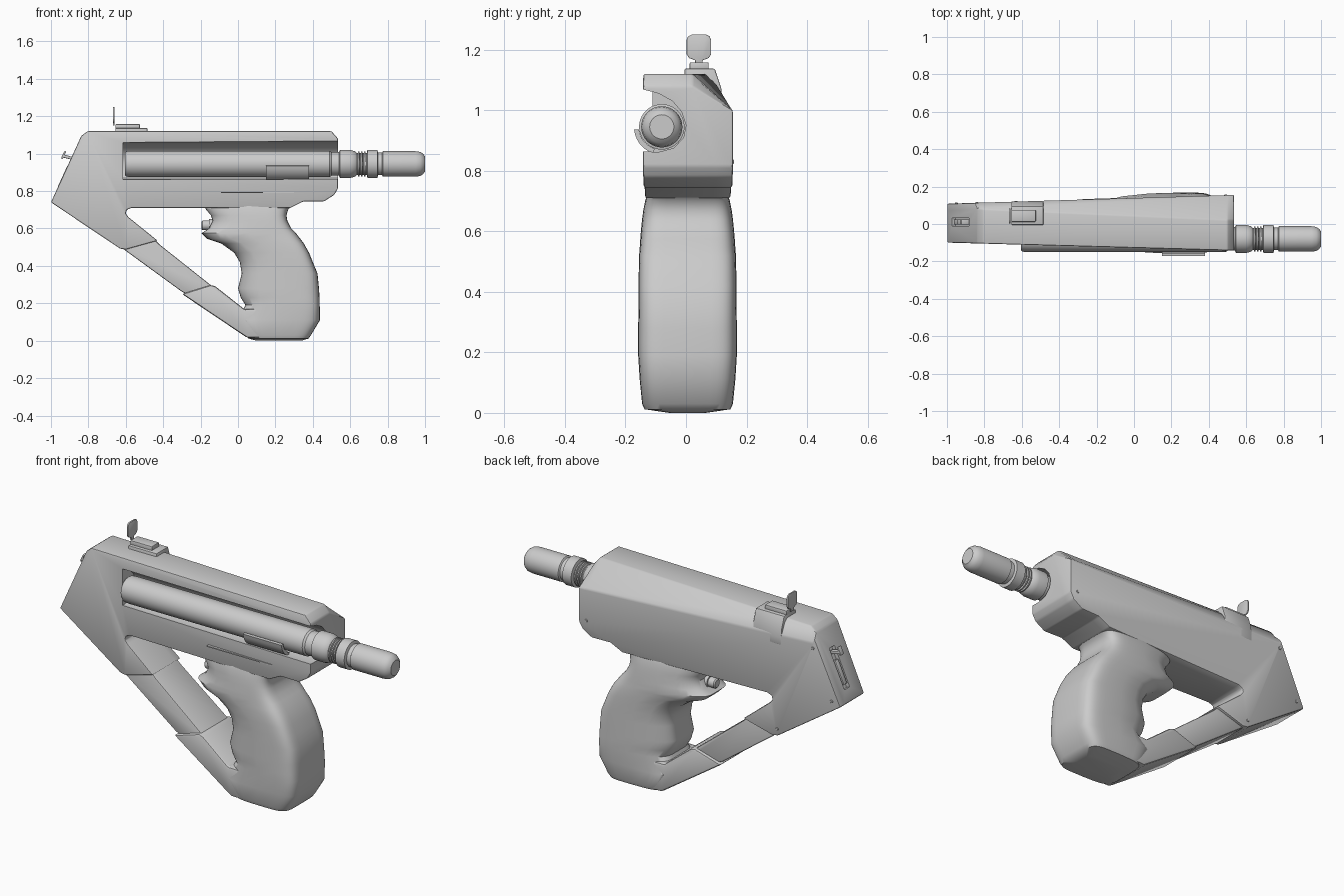
import bpy, bmesh
from math import sin, cos, pi, radians, copysign
from mathutils import Vector, Matrix


def loft(name, rings, bevel=0, angle=30):
    """Skin a list of closed rings, cap both ends, shade smooth by angle."""
    bm = bmesh.new()
    vs = [[bm.verts.new(p) for p in ring] for ring in rings]
    n = len(rings[0])
    for a, b in zip(vs, vs[1:]):
        for i in range(n):
            j = (i + 1) % n
            bm.faces.new((a[i], a[j], b[j], b[i]))
    bm.faces.new(vs[0])
    bm.faces.new(vs[-1])
    bmesh.ops.recalc_face_normals(bm, faces=bm.faces)
    me = bpy.data.meshes.new(name)
    bm.to_mesh(me)
    bm.free()
    ob = bpy.data.objects.new(name, me)
    bpy.context.collection.objects.link(ob)
    activate(ob)
    if bevel:
        m = ob.modifiers.new("bevel", 'BEVEL')
        m.width, m.segments, m.limit_method = bevel, 2, 'ANGLE'
        m.angle_limit = radians(25)
        bpy.ops.object.modifier_apply(modifier=m.name)
    bpy.ops.object.shade_smooth_by_angle(angle=radians(angle))
    return ob


def activate(ob):
    bpy.ops.object.select_all(action='DESELECT')
    ob.select_set(True)
    bpy.context.view_layer.objects.active = ob


def taper(x):
    return 0.7 + 0.3 * (x + 1) / 1.53


def side_prism(name, outline, y0, y1, bevel=0.008):
    """Side outline (x, z) extruded across y, narrowing to the rear."""
    return loft(name, [[(x, y * taper(x), z) for x, z in outline] for y in (y0, y1)], bevel)


def x_prism(name, section, x0, x1, bevel=0):
    return loft(name, [[(x, y, z) for y, z in section] for x in (x0, x1)], bevel)


def box(name, x0, x1, y0, y1, z0, z1, bevel=0.004):
    return x_prism(name, [(y0, z0), (y1, z0), (y1, z1), (y0, z1)], x0, x1, bevel)


def lathe(name, rows, origin, axis=(1, 0, 0), n=40):
    """Turned part: rows of (distance along axis, radius)."""
    q = Vector((0, 0, 1)).rotation_difference(Vector(axis))
    o = Vector(origin)
    return loft(name, [[o + q @ Vector((r * cos(2 * pi * i / n), r * sin(2 * pi * i / n), d))
                        for i in range(n)] for d, r in rows])


def cut(ob, cutter):
    activate(ob)
    m = ob.modifiers.new("cut", 'BOOLEAN')
    m.object, m.operation, m.solver = cutter, 'DIFFERENCE', 'EXACT'
    bpy.ops.object.modifier_apply(modifier=m.name)
    bpy.data.objects.remove(cutter)
    bpy.ops.object.shade_smooth_by_angle(angle=radians(30))


# Receiver: side outline in three layers, back layer lowered to form the long chamfer
outline = [(-1, 0.74), (-0.838, 1.095), (-0.805, 1.12), (0.5, 1.12), (0.535, 1.08),
           (0.535, 0.815), (0.515, 0.78), (0.46, 0.745), (0.35, 0.745), (0.28, 0.71),
           (-0.57, 0.71), (-0.595, 0.7), (-0.6, 0.68), (-0.585, 0.66), (-0.43, 0.535),
           (-0.6, 0.488), (-0.63, 0.492)]


def layer(k):
    ring = []
    for x, z in outline:
        t = (0.53 - x) / 1.37
        y = (-0.142, 0.1, 0.155)[k]
        if z > 1.0 and k == 1:
            y = 0.02 + 0.09 * t
        if z > 1.0 and k == 2:
            drop = z - (1.0 + 0.05 * t) - (0.02 if z < 1.11 and x < 0 else 0)
            z -= drop
            x -= 0.45 * drop if x < 0 else 0
        ring.append((x, y * taper(x), z))
    return ring


receiver = loft("receiver", [layer(k) for k in range(3)], 0.007)

# Channel for the barrel, open at the muzzle end
BY, BZ = -0.08, 0.945
channel = [(-0.3, 0.868), (-0.09, 0.862), (-0.04, 0.875), (-0.008, 0.91), (0, 0.95),
           (-0.015, 0.995), (-0.045, 1.03), (-0.09, 1.055), (-0.14, 1.068), (-0.3, 1.068)]
cut(receiver, x_prism("channel_cutter", channel, -0.615, 0.7))
# Slot in the sloping rear face
slope = Vector((0.162, 0, 0.355)).normalized()
slot = box("slot_cutter", -0.02, 0.02, -0.022, 0.022, -0.11, 0.11, 0)
rear_turn = Matrix.Rotation(math_angle := slope.angle(Vector((0, 0, 1))), 4, 'Y')
slot.matrix_world = Matrix.Translation((-0.927, 0.01, 0.9)) @ rear_turn
bpy.context.view_layer.update()
cut(receiver, slot)
lever = box("rear_lever", -0.035, 0.03, -0.014, 0.014, -0.008, 0.008)
lever.matrix_world = Matrix.Translation((-0.905, 0.01, 0.98)) @ Matrix.Rotation(0.25, 4, 'Y')
lever_tip = box("rear_lever_tip", -0.008, 0.002, -0.014, 0.014, -0.015, 0.03)
lever_tip.matrix_world = Matrix.Translation((-0.933, 0.01, 0.985)) @ rear_turn
slide = box("rear_slide", -0.006, 0.012, -0.014, 0.014, -0.09, 0.04)
slide.matrix_world = Matrix.Translation((-0.922, 0.01, 0.9)) @ rear_turn

# Diagonal strut: slimmer middle, wider foot running into the grip
side_prism("strut_middle", [(-0.48, 0.575), (-0.42, 0.515), (-0.13, 0.285), (-0.12, 0.255),
                            (-0.27, 0.248), (-0.3, 0.262), (-0.62, 0.495)], -0.128, 0.138)
side_prism("strut_foot", [(-0.3, 0.25), (-0.145, 0.298), (-0.12, 0.29), (0.035, 0.168),
                          (0.05, 0.17), (0.25, 0.17), (0.25, 0.015), (0.05, 0.015)],
           -0.15, 0.158, 0.012)

# Grip: stacked rounded sections (z, finger side x, palm side x, half width)
rows = [(0, 0.1, 0.34, 0.06), (0.012, 0.055, 0.378, 0.142), (0.03, 0.045, 0.39, 0.15),
        (0.11, 0.0, 0.438, 0.158), (0.19, 0.04, 0.437, 0.163), (0.23, 0.015, 0.436, 0.163),
        (0.28, 0.0, 0.433, 0.163), (0.36, 0.02, 0.425, 0.162), (0.42, 0.01, 0.4, 0.162),
        (0.47, -0.02, 0.38, 0.161), (0.52, -0.09, 0.352, 0.16), (0.545, -0.165, 0.333, 0.158),
        (0.575, -0.195, 0.31, 0.156), (0.6, -0.155, 0.285, 0.154), (0.64, -0.135, 0.264, 0.15),
        (0.67, -0.145, 0.259, 0.146), (0.7, -0.17, 0.268, 0.14), (0.72, -0.18, 0.288, 0.134),
        (0.738, -0.18, 0.325, 0.128), (0.77, -0.15, 0.36, 0.12)]
rings = []
for z, xa, xb, w in rows:
    ring = []
    for i in range(48):
        c, s = cos(2 * pi * i / 48), sin(2 * pi * i / 48)
        u, v = copysign(abs(c) ** 0.35, c), copysign(abs(s) ** 0.35, s)
        pinch = 1 - 0.35 * max(0, -u) ** 2 * (1 if z > 0.15 else 0.2)
        ring.append(((xa + xb) / 2 + u * (xb - xa) / 2, 0.005 + v * w * pinch, z))
    rings.append(ring)
loft("grip", rings, angle=40)

# Trigger button
lathe("trigger_button", [(0, 0.02), (0.006, 0.026), (0.04, 0.026), (0.04, 0.034), (0.12, 0.034)],
      (-0.195, 0.01, 0.617))

# Barrel with grooves, collars and rounded muzzle
barrel = [(-0.605, 0.06), (-0.595, 0.068), (-0.57, 0.07), (0.49, 0.07), (0.5, 0.063),
          (0.54, 0.063), (0.545, 0.075), (0.6, 0.075), (0.625, 0.068), (0.635, 0.058)]
for i in range(3):
    x = 0.64 + 0.016 * i
    barrel += [(x, 0.058), (x + 0.002, 0.066), (x + 0.009, 0.066), (x + 0.011, 0.058)]
barrel += [(0.688, 0.058), (0.692, 0.075), (0.745, 0.075), (0.749, 0.06), (0.77, 0.06),
           (0.775, 0.068), (0.95, 0.068), (0.975, 0.064), (0.99, 0.054), (1.0, 0.04)]
lathe("barrel", barrel, (0, BY, BZ))

# Curved clip hugging the barrel
arc = [radians(186 + 11 * i) for i in range(7)]
clip = [(BY + r * cos(a), BZ + r * sin(a)) for r, seq in ((0.092, arc), (0.076, arc[::-1])) for a in seq]
x_prism("barrel_clip", clip, 0.15, 0.38)

# Sight: chamfered block, sliding base and flip-up rounded plate
x_prism("sight_block", [(-0.005, 1.05), (0.121, 0.99), (0.121, 1.03), (0.116, 1.075),
                        (0.095, 1.137), (-0.005, 1.137)], -0.655, -0.485, 0.004)
box("sight_base", -0.655, -0.525, 0.012, 0.075, 1.13, 1.158)
plate = [(0.03, 1.15), (0.055, 1.15), (0.055, 1.165), (0.075, 1.172), (0.083, 1.185),
         (0.083, 1.232), (0.078, 1.244), (0.066, 1.25)]
plate += [(0.085 - y, z) for y, z in reversed(plate[2:])]
x_prism("sight_plate", plate, -0.669, -0.66, 0.002)

# Thin rib above the grip and small side screws
box("side_rib", -0.09, 0.3, -0.139, -0.12, 0.79, 0.796, 0)
for i, (x, z) in enumerate([(0.49, 0.83), (-0.95, 0.76), (-0.84, 1.02), (-0.63, 0.53)]):
    lathe(f"side_screw_{i + 1}", [(0, 0.008), (0.022, 0.008), (0.024, 0.006)],
          (x, 0.155 * taper(x) - 0.02, z), (0, 1, 0), 12)
